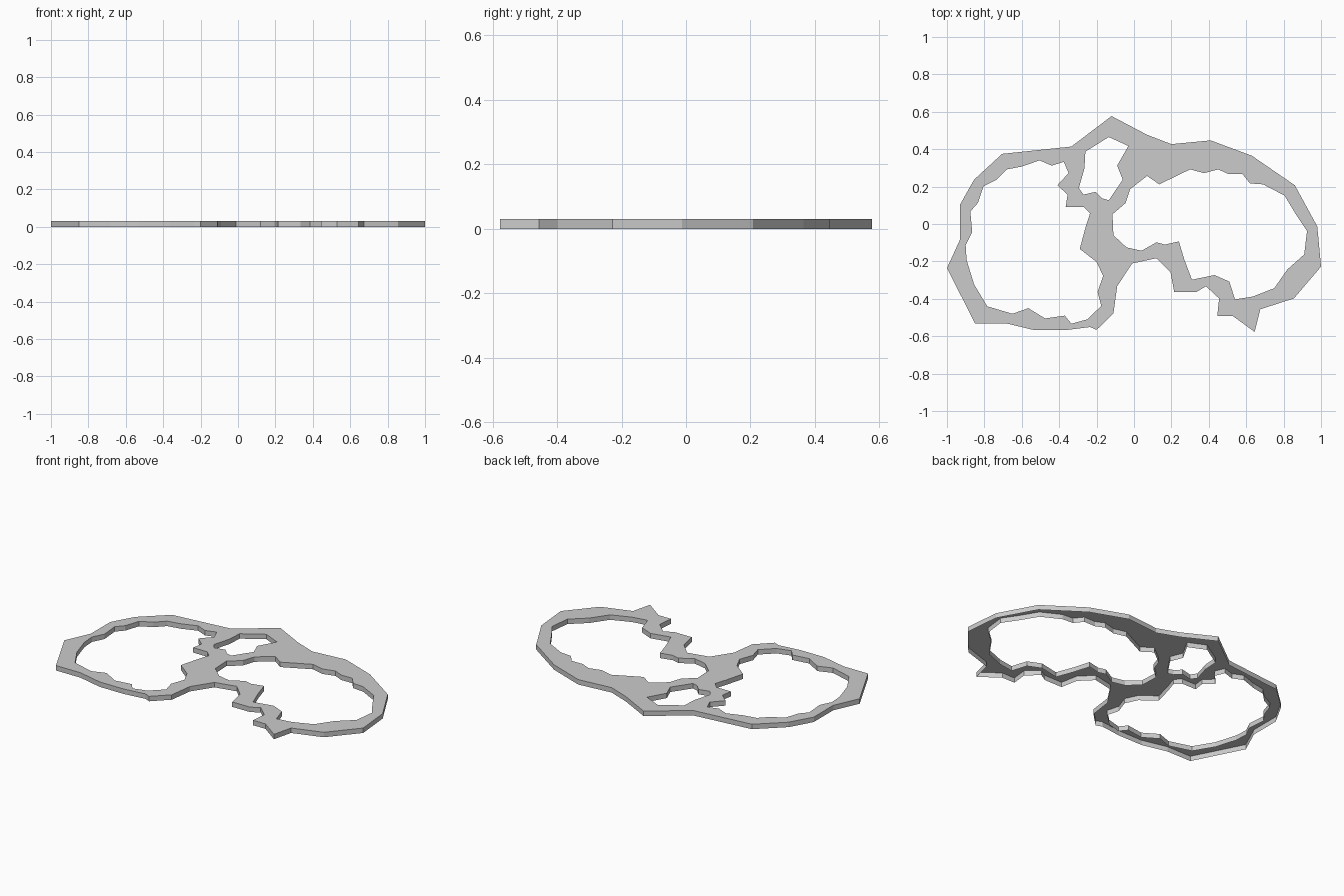
import bpy
import bmesh

# Outer edge of the flat frame
outer = [(-.12, .58), (.07, .48), (.20, .43), (.41, .45), (.63, .368), (.86, .21),
         (.98, -.01), (1.0, -.225), (.855, -.395), (.675, -.453), (.645, -.574),
         (.53, -.49), (.445, -.49), (.455, -.395), (.385, -.33), (.335, -.36),
         (.215, -.36), (.195, -.255), (.12, -.18), (-.01, -.208), (-.09, -.33),
         (-.11, -.475), (-.2, -.563), (-.235, -.548), (-.37, -.565), (-.53, -.565),
         (-.685, -.528), (-.85, -.528), (-1.0, -.233), (-.93, -.08), (-.93, .107),
         (-.855, .24), (-.705, .378), (-.335, .417)]

# Large opening on the left
left_hole = [(-.505, .343), (-.44, .315), (-.375, .335), (-.35, .275), (-.41, .21),
             (-.355, .16), (-.365, .095), (-.27, .095), (-.235, .06), (-.258, -.01),
             (-.29, -.13), (-.20, -.20), (-.165, -.275), (-.195, -.36), (-.175, -.435),
             (-.25, -.507), (-.335, -.53), (-.37, -.487), (-.475, -.502), (-.565, -.447),
             (-.65, -.477), (-.785, -.437), (-.855, -.32), (-.895, -.19), (-.9, -.11),
             (-.865, -.04), (-.875, .07), (-.835, .115), (-.805, .205), (-.735, .24),
             (-.68, .295), (-.6, .31)]

# Small opening at the top
small_hole = [(-.135, .468), (-.03, .42), (-.09, .315), (-.06, .24), (-.135, .13),
              (-.17, .14), (-.205, .175), (-.27, .16), (-.295, .195), (-.265, .30),
              (-.26, .39)]

# Large opening on the right
right_hole = [(.07, .26), (.135, .215), (.30, .295), (.375, .275), (.45, .295),
              (.505, .27), (.58, .27), (.62, .22), (.69, .215), (.805, .155),
              (.865, .055), (.925, -.035), (.91, -.16), (.82, -.24), (.75, -.34),
              (.635, -.385), (.54, -.4), (.51, -.305), (.43, -.27), (.31, -.295),
              (.27, -.19), (.24, -.09), (.165, -.107), (.12, -.095), (.04, -.14),
              (-.04, -.122), (-.11, -.057), (-.115, .055), (-.045, .115), (-.02, .19)]

THICKNESS = 0.03


def add_loop(curve, points):
    spline = curve.splines.new('POLY')
    spline.points.add(len(points) - 1)
    for p, (x, y) in zip(spline.points, points):
        p.co = (x, y - 0.003, 0, 1)
    spline.use_cyclic_u = True


# Filled 2D curve: the inner loops become openings, extruded to a thin plate
curve = bpy.data.curves.new("flat_frame", 'CURVE')
curve.dimensions = '2D'
curve.fill_mode = 'BOTH'
curve.extrude = THICKNESS / 2
for loop in (outer, left_hole, small_hole, right_hole):
    add_loop(curve, loop)

frame = bpy.data.objects.new("flat_frame", curve)
frame.location.z = THICKNESS / 2
bpy.context.collection.objects.link(frame)

# Turn into a flat-shaded mesh
bpy.context.view_layer.objects.active = frame
frame.select_set(True)
bpy.ops.object.convert(target='MESH')
frame = bpy.context.object
bpy.ops.object.shade_flat()

# Underside is open: remove the bottom cap, keeping the top and the walls
bm = bmesh.new()
bm.from_mesh(frame.data)
bmesh.ops.remove_doubles(bm, verts=bm.verts, dist=0.0001)
bmesh.ops.recalc_face_normals(bm, faces=bm.faces)
bottom = [f for f in bm.faces if all(v.co.z < 0 for v in f.verts)]
bmesh.ops.delete(bm, geom=bottom, context='FACES_ONLY')
bm.to_mesh(frame.data)
bm.free()
